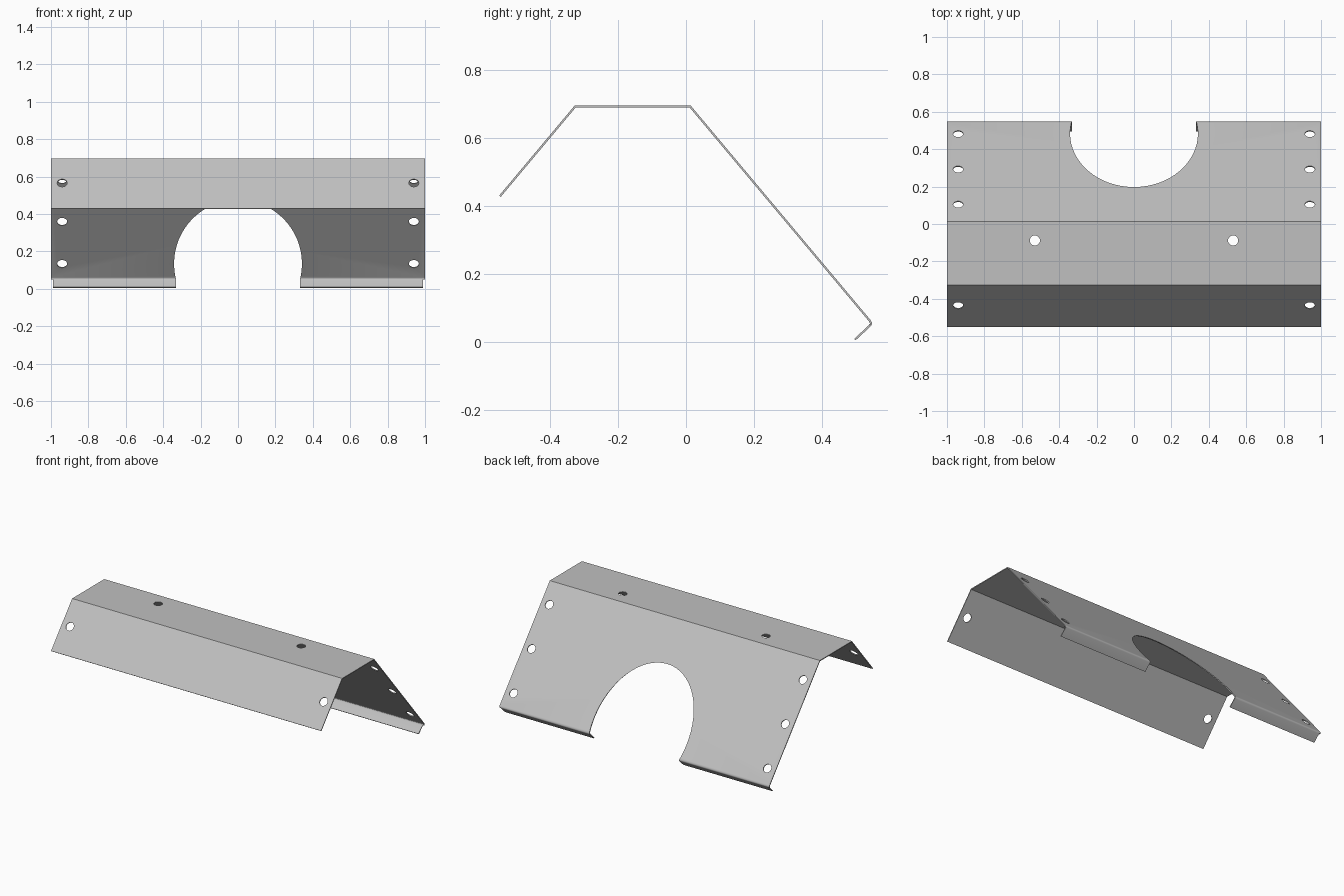
import bpy, bmesh, math
from mathutils import Vector, Matrix

cube = bpy.data.objects.get("Cube")
if cube:
    bpy.data.objects.remove(cube)

steel = bpy.data.materials.new("grey_steel")
steel.use_nodes = True
colour = (0.53, 0.53, 0.53, 1)
steel.diffuse_color = colour
steel.node_tree.nodes["Principled BSDF"].inputs["Base Color"].default_value = colour

THICK = 0.006


def make_object(name, bm):
    bmesh.ops.recalc_face_normals(bm, faces=bm.faces)
    mesh = bpy.data.meshes.new(name)
    bm.to_mesh(mesh)
    bm.free()
    obj = bpy.data.objects.new(name, mesh)
    bpy.context.collection.objects.link(obj)
    return obj


def offset_path(path, dist):
    """Shift an open (y, z) path sideways with mitred corners."""
    out = []
    for i, p in enumerate(path):
        normals = []
        for a, b in ((i - 1, i), (i, i + 1)):
            if a >= 0 and b < len(path):
                d = (path[b] - path[a]).normalized()
                normals.append(Vector((d.y, -d.x)))
        n = sum(normals, Vector((0, 0))).normalized()
        out.append(p + n * dist / n.dot(normals[0]))
    return out


# Bent sheet: front flap, flat top, long back slope, softened bend, return lip
outer = [Vector(p) for p in [
    (-0.550, 0.430), (-0.327, 0.696), (0.013, 0.696),
    (0.543, 0.064), (0.547, 0.057), (0.547, 0.051), (0.543, 0.045),
    (0.499, 0.004)]]
loop = outer + offset_path(outer, THICK)[::-1]
bm = bmesh.new()
face = bm.faces.new([bm.verts.new((-1, p.x, p.y)) for p in loop])
new = bmesh.ops.extrude_face_region(bm, geom=[face])["geom"]
bmesh.ops.translate(bm, vec=(2, 0, 0),
                    verts=[v for v in new if isinstance(v, bmesh.types.BMVert)])
panel = make_object("bent_panel", bm)
panel.data.materials.append(steel)


def cut(bm):
    cutter = make_object("cutter", bm)
    cutter.hide_render = True
    mod = panel.modifiers.new("cut", 'BOOLEAN')
    mod.operation = 'DIFFERENCE'
    mod.solver = 'EXACT'
    mod.object = cutter
    cutters.append(cutter)


def add_cylinder(bm, centre, axis, radius, depth, sides):
    turn = Vector(axis).to_track_quat('Z', 'Y').to_matrix().to_4x4()
    bmesh.ops.create_cone(bm, cap_ends=True, segments=sides, radius1=radius,
                          radius2=radius, depth=depth,
                          matrix=Matrix.Translation(centre) @ turn)


def add_box(bm, centre, size):
    bmesh.ops.create_cube(bm, size=1, matrix=Matrix.Translation(centre)
                          @ Matrix.Diagonal((*size, 1)))


cutters = []

# Large round opening through the back slope
bm = bmesh.new()
add_cylinder(bm, (0, 0.45, 0.134), (0, 1, 0), 0.342, 0.6, 64)
cut(bm)

# Gap in the lip and trimmed lip ends
bm = bmesh.new()
add_box(bm, (0, 0.5, -0.02), (0.662, 0.2, 0.15))
for side in (-1, 1):
    add_box(bm, (side * 1.04, 0.5, -0.026), (0.1, 0.2, 0.15))
cut(bm)

# Screw holes, each square to its own face
front_normal = (0, -0.766, 0.643)
back_normal = (0, 0.766, 0.643)
holes = [(0.94, -0.435, 0.565, front_normal), (0.53, -0.088, 0.693, (0, 0, 1))]
holes += [(0.94, y, 0.696 - (y - 0.013) * 1.192, back_normal)
          for y in (0.105, 0.293, 0.482)]
bm = bmesh.new()
for x, y, z, normal in holes:
    for side in (-1, 1):
        add_cylinder(bm, (side * x, y, z), normal, 0.027, 0.06, 24)
cut(bm)

# Bake the cuts and drop the cutters
baked = bpy.data.meshes.new_from_object(
    panel.evaluated_get(bpy.context.evaluated_depsgraph_get()))
panel.modifiers.clear()
panel.data = baked
for cutter in cutters:
    bpy.data.objects.remove(cutter)

bpy.ops.object.select_all(action='DESELECT')
panel.select_set(True)
bpy.context.view_layer.objects.active = panel
bpy.ops.object.shade_smooth_by_angle(angle=math.radians(35))
